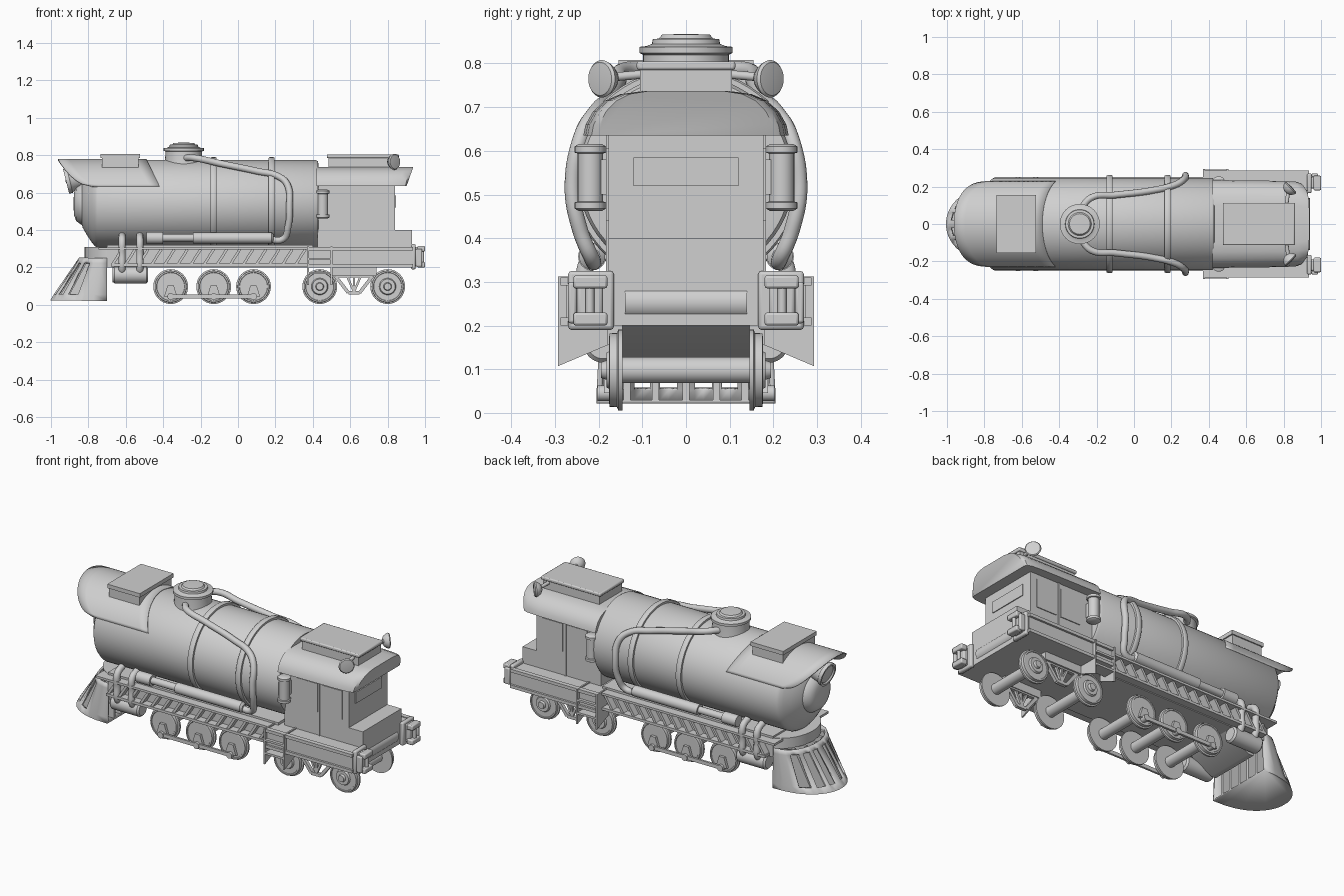
import bpy, bmesh, math
from mathutils import Vector

if "Cube" in bpy.data.objects:
    bpy.data.objects.remove(bpy.data.objects["Cube"])

grey = bpy.data.materials.new("plain grey")
grey.use_nodes = True
grey.diffuse_color = (0.63, 0.63, 0.63, 1)
grey.node_tree.nodes["Principled BSDF"].inputs["Base Color"].default_value = (0.63, 0.63, 0.63, 1)
parts = []
X, Y, Z = Vector((1, 0, 0)), Vector((0, 1, 0)), Vector((0, 0, 1))


def finish(name, bm, mirror=False, bevel=0, thick=0):
    if not thick:
        bmesh.ops.recalc_face_normals(bm, faces=bm.faces)
    me = bpy.data.meshes.new(name)
    bm.to_mesh(me)
    bm.free()
    me.materials.append(grey)
    ob = bpy.data.objects.new(name, me)
    bpy.context.collection.objects.link(ob)
    if thick:
        mod = ob.modifiers.new("thickness", 'SOLIDIFY')
        mod.thickness, mod.offset = thick, 0
    if bevel:
        mod = ob.modifiers.new("bevel", 'BEVEL')
        mod.width, mod.segments = bevel, 2
    if mirror:
        ob.modifiers.new("mirror", 'MIRROR').use_axis = (False, True, False)
    parts.append(ob)


def box(name, x, y, z, mirror=False, bevel=0):
    bm = bmesh.new()
    bmesh.ops.create_cube(bm, size=1)
    for v in bm.verts:
        v.co = Vector([(r[0] + r[1]) / 2 + c * (r[1] - r[0]) for r, c in zip((x, y, z), v.co)])
    finish(name, bm, mirror, bevel)


def loft(bm, rings, closed):
    rows = [[bm.verts.new(p) for p in ring] for ring in rings]
    n = len(rows[0])
    for a, b in zip(rows, rows[1:]):
        for i in range(n if closed else n - 1):
            j = (i + 1) % n
            bm.faces.new((a[i], a[j], b[j], b[i]))
    return rows


def lathe(name, profile, axis, at, mirror=False, n=40, squash=1):
    """Turn (along, radius) points about an axis through a point."""
    bm = bmesh.new()
    rot = Z.rotation_difference(Vector(axis).normalized())
    rings = [[Vector(at) + rot @ Vector((r * math.cos(k * math.tau / n), r * math.sin(k * math.tau / n) * squash, t))
              for k in range(n)] for t, r in profile]
    rows = loft(bm, rings, True)
    for row, (t, r) in ((rows[0], profile[0]), (rows[-1], profile[-1])):
        if r > 0:
            bm.faces.new(row)
    bmesh.ops.remove_doubles(bm, verts=bm.verts, dist=1e-5)
    finish(name, bm, mirror)


def rod(name, p, q, r, mirror=False, n=24):
    p, q = Vector(p), Vector(q)
    lathe(name, [(0, r), ((q - p).length, r)], q - p, p, mirror, n)


def plate(name, outline, axis, a, b, mirror=False):
    """Extrude a flat outline along x or y."""
    bm = bmesh.new()
    place = (lambda u, v, d: (d, u, v)) if axis == 'x' else (lambda u, v, d: (u, d, v))
    rows = loft(bm, [[place(u, v, d) for u, v in outline] for d in (a, b)], True)
    bm.faces.new(rows[0])
    bm.faces.new(rows[1])
    finish(name, bm, mirror)


def bar(name, p, q, w, y0, y1):
    """Slanted flat bar in the side plane."""
    p, q = Vector(p), Vector(q)
    s = (q - p).orthogonal().normalized() * w / 2
    plate(name, [p + s, q + s, q - s, p - s], 'y', y0, y1, True)


def tube(name, points, r):
    cu = bpy.data.curves.new(name, 'CURVE')
    cu.dimensions, cu.bevel_depth, cu.bevel_resolution = '3D', r, 4
    cu.resolution_u, cu.use_fill_caps = 8, True
    sp = cu.splines.new('BEZIER')
    sp.bezier_points.add(len(points) - 1)
    for bp, co in zip(sp.bezier_points, points):
        bp.co, bp.handle_left_type, bp.handle_right_type = co, 'AUTO', 'AUTO'
    tmp = bpy.data.objects.new(name, cu)
    bpy.context.collection.objects.link(tmp)
    bm = bmesh.new()
    bm.from_mesh(tmp.to_mesh())
    tmp.to_mesh_clear()
    bpy.data.objects.remove(tmp)
    finish(name, bm, True)


# Boiler with tapered, domed front, and its bands
lathe("boiler", [(-.88, 0), (-.877, .06), (-.865, .092), (-.84, .11), (-.835, .112), (-.83, .128), (-.805, .172),
                 (-.78, .208), (-.765, .226), (-.75, .235), (.415, .235), (.428, .228), (.43, .21)],
      X, (0, 0, .54), n=64, squash=1.05)
for x in (-.13, .18):
    lathe("boiler_band", [(-.016, .23), (-.016, .246), (-.01, .25), (.01, .25), (.016, .246), (.016, .23)],
          X, (x, 0, .54), n=64, squash=1.05)

# Hood over the nose
bm = bmesh.new()
rings = []
for k in range(41):
    a = math.radians(23 + 134 * k / 40)
    y, z = .247 * math.cos(a), .54 + .237 * math.sin(a)
    t = max(0, (z - .6334) / .1436)
    front, back = -.78 - .183 * math.sqrt(t), -.42 - .07 * t
    rings.append([(front + (back - front) * j / 8, y, z) for j in range(9)])
loft(bm, rings, False)
finish("nose_hood", bm, thick=.007)
lathe("headlight", [(-.12, .05), (0, .06), (.01, .068), (.03, .068), (.03, .056), (.022, .05), (.034, 0)],
      (-1, 0, -.25), (-.89, 0, .668))

# Roof vent on the nose
box("vent_box", (-.728, -.532), (-.148, .148), (.7, .79))
box("vent_lid", (-.735, -.525), (-.155, .155), (.785, .808))

# Steam dome and its long side pipes
lathe("steam_dome", [(.7, .11), (.765, .1), (.82, .098), (.824, .107), (.838, .107), (.84, .09), (.845, .078),
                     (.856, .076), (.857, .062), (.866, .055), (.868, 0)], Z, (-.29, 0, 0))
tube("steam_pipe", [(-.29, .07, .785), (-.23, .14, .785), (-.1, .155, .757), (.1, .18, .715), (.22, .21, .685),
                    (.265, .237, .64), (.275, .26, .52), (.268, .243, .42), (.24, .215, .352), (.15, .215, .355)], .018)
lathe("side_tank", [(-.49, .032), (-.4, .032), (-.4, .02), (-.24, .02), (-.24, .03), (.18, .03), (.19, .018)],
      X, (0, .215, .358), True, 24)
for x in (-.62, -.525):
    tube("cylinder_pipe", [(x, .19, .17), (x, .222, .19), (x, .228, .27), (x, .225, .345), (x, .18, .37)], .019)
lathe("drive_cylinder", [(-.67, .036), (-.66, .045), (-.49, .045), (-.48, .036)], X, (0, .19, .16), True, 32)

# Frame, with sloping cylinder saddle below, and running boards
plate("main_frame", [(-.7, .2), (.4, .2), (.4, .32), (-.7, .32)], 'y', -.2, .2)
plate("cylinder_saddle", [(-.67, .12), (-.64, .12), (-.48, .205), (-.67, .205)], 'y', -.15, .15)
lathe("front_deck", [(.25, .16), (.31, .16)], Z, (-.66, 0, 0), squash=1.25)
box("running_board", (-.745, .38), (.17, .25), (.295, .308), True)
box("lower_rail", (-.68, .38), (.19, .245), (.205, .22), True)
for k in range(15):
    x = -.67 + .07 * k
    bar("truss_rib", (x, .218), (x + .05, .297), .014, .19, .24)

# Pilot shell with slots, floor and inner fins
half = [6, 12, 18, 24, 31, 38, 46, 54, 62, 70, 80, 90]
bm = bmesh.new()
rings = []
for deg in [-d for d in reversed(half)] + half:
    a = math.radians(deg)
    cx, sy = max(0, math.cos(a)) ** .8, math.sin(a)
    rings.append([(-.7 - (.3 - .155 * t) * cx, (.2 - .012 * t) * sy, .026 + .224 * t) for t in (0, .13, .88, 1)])
rows = loft(bm, rings, False)
bm.faces.new([row[0] for row in rows])
bm.faces.ensure_lookup_table()
slots = [bm.faces[k * 3 + 1] for j in (0, 1, 3, 4, 6, 7) for k in (12 + j, 10 - j)]
bmesh.ops.delete(bm, geom=slots, context='FACES')
finish("pilot", bm, thick=.012)
for y, tip in ((0, 0), (.07, .02), (.135, .07)):
    plate("pilot_fin", [(-.7, .03), (-.985 + tip, .03), (-.84 + tip * .6, .25), (-.7, .25)], 'y', y - .008, y + .008, y > 0)

# Wheels, axles and rods
wheel = [(.145, .03), (.145, .093), (.155, .093), (.158, .085), (.175, .084), (.176, .076), (.172, .074)]
drivers = (-.36, -.13, .083)
for x in drivers:
    lathe("driver_wheel", wheel + [(.172, 0)], Y, (x, 0, .098), True)
    plate("crank", [(x - .035, .045), (x + .035, .045), (x + .016, .105), (x - .016, .105)], 'y', .17, .188, True)
    rod("crank_pin", (x, .165, .045), (x, .203, .045), .018, True)
for x in (.437, .8):
    lathe("rear_wheel", wheel + [(.172, .045), (.182, .04), (.182, .022), (.195, .018), (.195, 0)], Y, (x, 0, .098), True)
for x in drivers + (.437, .8):
    rod("axle", (x, -.15, .098), (x, .15, .098), .03)
box("coupling_rod", (drivers[0], drivers[-1]), (.186, .198), (.035, .056), True)

# Rear truck side frames
truck = [(.52, .155), (.72, .155), (.65, .065), (.59, .065)]
for p, q in zip(truck, truck[1:] + truck[:1]):
    bar("truck_frame", p, q, .018, .15, .17)
for x in (.585, .62, .655):
    bar("truck_brace", (x, .15), (.62, .07), .012, .153, .168)
box("truck_beam", (.5, .74), (.145, .18), (.155, .205), True)

# Cab platform, steps and buffers
box("cab_platform", (.37, .93), (-.275, .275), (.2, .305))
for z in (.2, .292):
    box("platform_edge", (.37, .935), (.26, .287), (z, z + .018), True)
for x in (.37, .495):
    plate("step_side", [(.18, .155), (.293, .107), (.293, .312), (.18, .312)], 'x', x, x + .009, True)
for z in (.165, .24):
    box("step_tread", (.37, .504), (.22, .292), (z, z + .012), True)
box("buffer_plate", (.925, .95), (.165, .27), (.19, .325), True, .008)
box("buffer_body", (.94, .975), (.19, .25), (.205, .31), True, .008)
box("buffer_outer_jaw", (.95, .985), (.25, .27), (.205, .3), True, .006)
for z in (.2, .285):
    box("buffer_claw", (.96, 1.0), (.18, .258), (z, z + .03), True, .006)
rod("buffer_pin", (.985, .22, .21), (.985, .22, .31), .01, True)
lathe("rear_drawbar", [(-.14, .04), (.14, .04)], Y, (.9, 0, .253))

# Cab walls and raised panels
box("cab_body", (.425, .84), (-.178, .178), (.3, .66))
box("cab_rear_bunker", (.84, .93), (-.178, .178), (.29, .4))
for x in (.51, .67):
    box("cab_side_window", (x, x + .13), (.17, .183), (.44, .605), True)
box("cab_side_post", (.647, .655), (.17, .183), (.3, .64), True)
box("cab_back_window", (.835, .845), (-.12, .12), (.52, .585))

# Cab roof with rounded tail
half = [(.235, .635), (.23, .66), (.213, .69), (.185, .715), (.15, .73), (.1, .737)]
outline = half + [(-y, z) for y, z in reversed(half)]
bm = bmesh.new()
rings = [[(x - s * (.737 - z), y * w, z) for y, z in outline]
         for x, w, s in ((.42, 1, 0), (.8, .98, 0), (.88, .96, .1), (.92, .92, .25), (.937, .86, .35))]
rows = loft(bm, rings, True)
bm.faces.new(rows[0])
bm.faces.new(rows[-1])
finish("cab_roof", bm)
box("roof_box", (.485, .85), (-.105, .105), (.72, .79))
box("roof_box_lid", (.475, .86), (-.113, .113), (.785, .805), bevel=.006)

# Roof lamps and side pumps
lathe("rear_lamp", [(-.03, .012), (-.022, .028), (-.008, .038), (.004, .043), (.01, .038), (.014, 0)],
      (.7, .7, 0), (.833, .19, .765), True, 28)
rod("lamp_bracket", (.815, .1, .775), (.825, .178, .768), .01, True, 12)
lathe("air_pump", [(.462, .026), (.468, .036), (.482, .036), (.484, .029), (.594, .029), (.596, .036),
                   (.61, .036), (.616, .026)], Z, (.453, .219, 0), True, 28)
box("pump_bracket", (.437, .469), (.17, .21), (.5, .58), True)

# Smooth shading with crisp edges
bpy.ops.object.select_all(action='DESELECT')
for ob in parts:
    ob.select_set(True)
bpy.context.view_layer.objects.active = parts[0]
bpy.ops.object.shade_smooth_by_angle(angle=math.radians(35))
